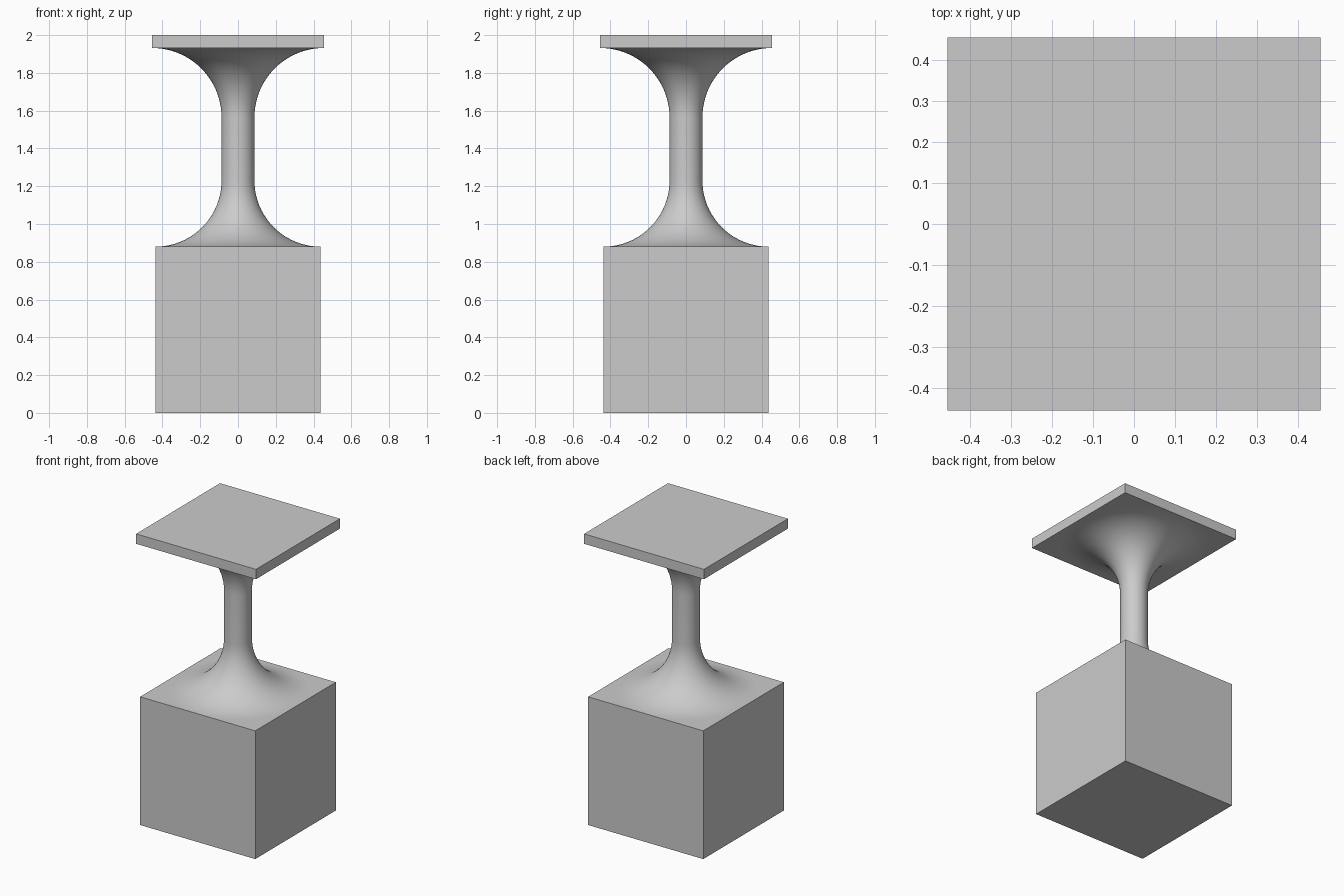
import bpy, math
from math import sin, cos, pi

old = bpy.data.objects.get("Cube")
if old:
    bpy.data.objects.remove(old)

grey = bpy.data.materials.new("light grey")
grey.use_nodes = True
colour = (0.6, 0.6, 0.6, 1)
grey.diffuse_color = colour
grey.node_tree.nodes["Principled BSDF"].inputs["Base Color"].default_value = colour

BLOCK_TOP, SLAB_BOTTOM, HEIGHT = 0.88, 1.932, 2.0
BLOCK_HALF, SLAB_HALF, STEM_R = 0.437, 0.455, 0.087


def box(name, half, z0, z1):
    bpy.ops.mesh.primitive_cube_add(size=1, location=(0, 0, (z0 + z1) / 2))
    ob = bpy.context.object
    ob.name = name
    ob.scale = (2 * half, 2 * half, z1 - z0)
    bpy.ops.object.transform_apply(location=False, rotation=False, scale=True)
    ob.data.materials.append(grey)


# Square base block and thin square top
box("base_block", BLOCK_HALF, 0, BLOCK_TOP)
box("top_slab", SLAB_HALF, SLAB_BOTTOM, HEIGHT)

# Round stem flaring in a quarter circle at each end
STEPS, SIDES = 20, 64
low_r, high_r = BLOCK_HALF - STEM_R, SLAB_HALF - STEM_R
angles = [pi / 2 * i / STEPS for i in range(STEPS + 1)]
profile = [(BLOCK_HALF - low_r * sin(a), BLOCK_TOP + low_r * (1 - cos(a))) for a in angles]
profile += [(SLAB_HALF - high_r * cos(a), SLAB_BOTTOM - high_r * (1 - sin(a))) for a in angles]

verts = [(r * cos(2 * pi * s / SIDES), r * sin(2 * pi * s / SIDES), z)
         for r, z in profile for s in range(SIDES)]
faces = []
for k in range(len(profile) - 1):
    for s in range(SIDES):
        t = (s + 1) % SIDES
        faces.append((k * SIDES + s, k * SIDES + t, (k + 1) * SIDES + t, (k + 1) * SIDES + s))

mesh = bpy.data.meshes.new("flared_stem")
mesh.from_pydata(verts, [], faces)
mesh.materials.append(grey)
stem = bpy.data.objects.new("flared_stem", mesh)
bpy.context.collection.objects.link(stem)
bpy.ops.object.select_all(action="DESELECT")
stem.select_set(True)
bpy.context.view_layer.objects.active = stem
bpy.ops.object.shade_smooth_by_angle(angle=math.radians(40))
